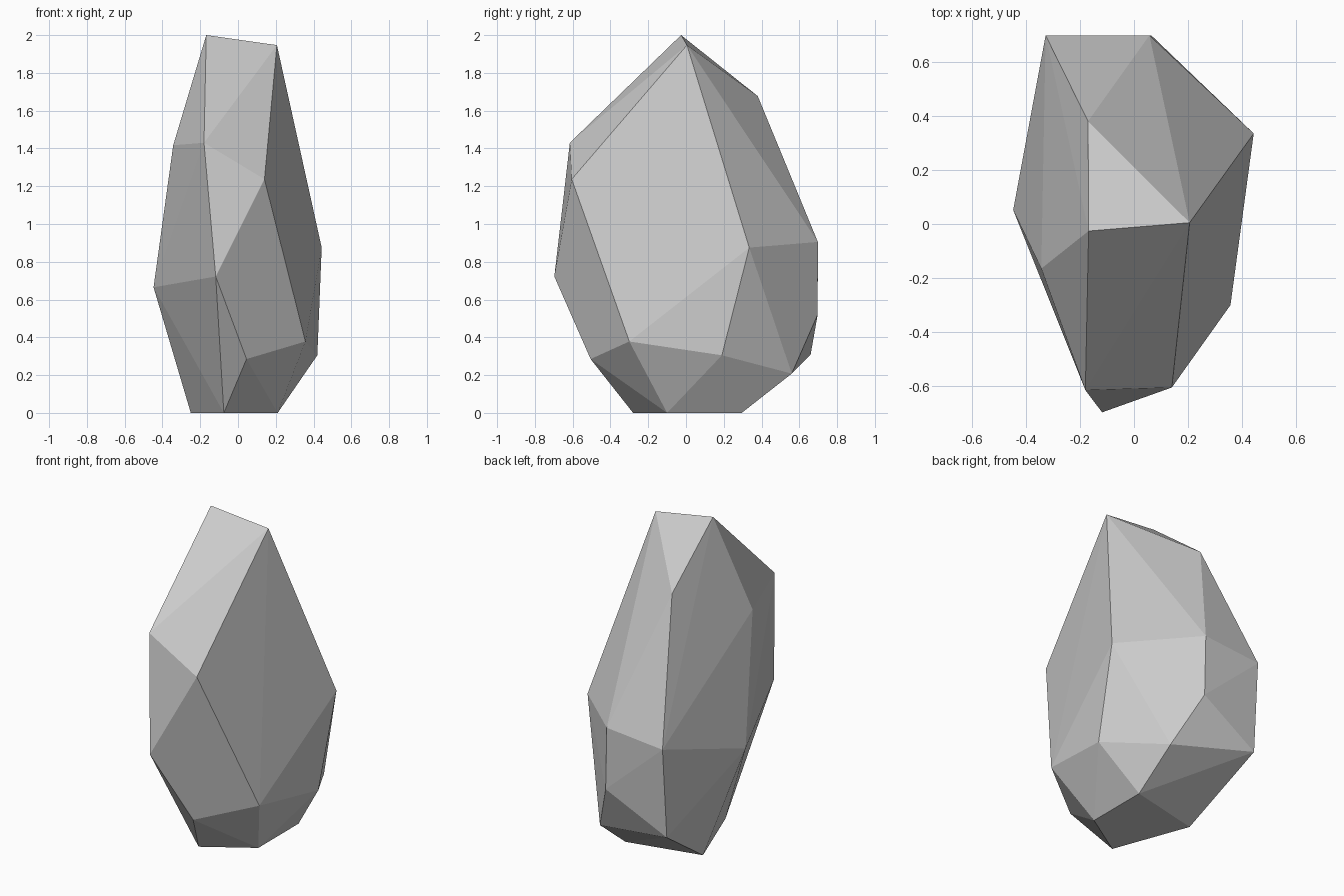
import bpy
import bmesh

# Corner points of the faceted stone, by height
corners = [
    # base
    (-0.25, 0.19, 0), (-0.075, -0.28, 0), (0.21, -0.10, 0), (0.21, 0.295, 0),
    # lower ring
    (0.045, -0.505, 0.285), (0.357, -0.30, 0.378), (0.42, 0.19, 0.305),
    (0.20, 0.56, 0.208), (-0.33, 0.66, 0.31),
    # belly
    (-0.118, -0.697, 0.722), (-0.447, 0.052, 0.665), (0.443, 0.335, 0.875),
    (0.065, 0.697, 0.52), (0.057, 0.698, 0.905), (-0.327, 0.698, 0.87),
    # shoulders
    (-0.18, -0.615, 1.43), (-0.343, -0.165, 1.417), (0.14, -0.605, 1.237),
    (-0.17, 0.38, 1.677),
    # crest
    (-0.168, -0.026, 2.0), (0.206, 0.005, 1.947),
]

# Wrap the corners in a flat-faced convex skin
bm = bmesh.new()
for co in corners:
    bm.verts.new(co)
bmesh.ops.convex_hull(bm, input=bm.verts[:])
loose = [v for v in bm.verts if not v.link_faces]
bmesh.ops.delete(bm, geom=loose, context='VERTS')
bmesh.ops.recalc_face_normals(bm, faces=bm.faces[:])

mesh = bpy.data.meshes.new("stone")
bm.to_mesh(mesh)
bm.free()
bpy.context.collection.objects.link(bpy.data.objects.new("stone", mesh))
